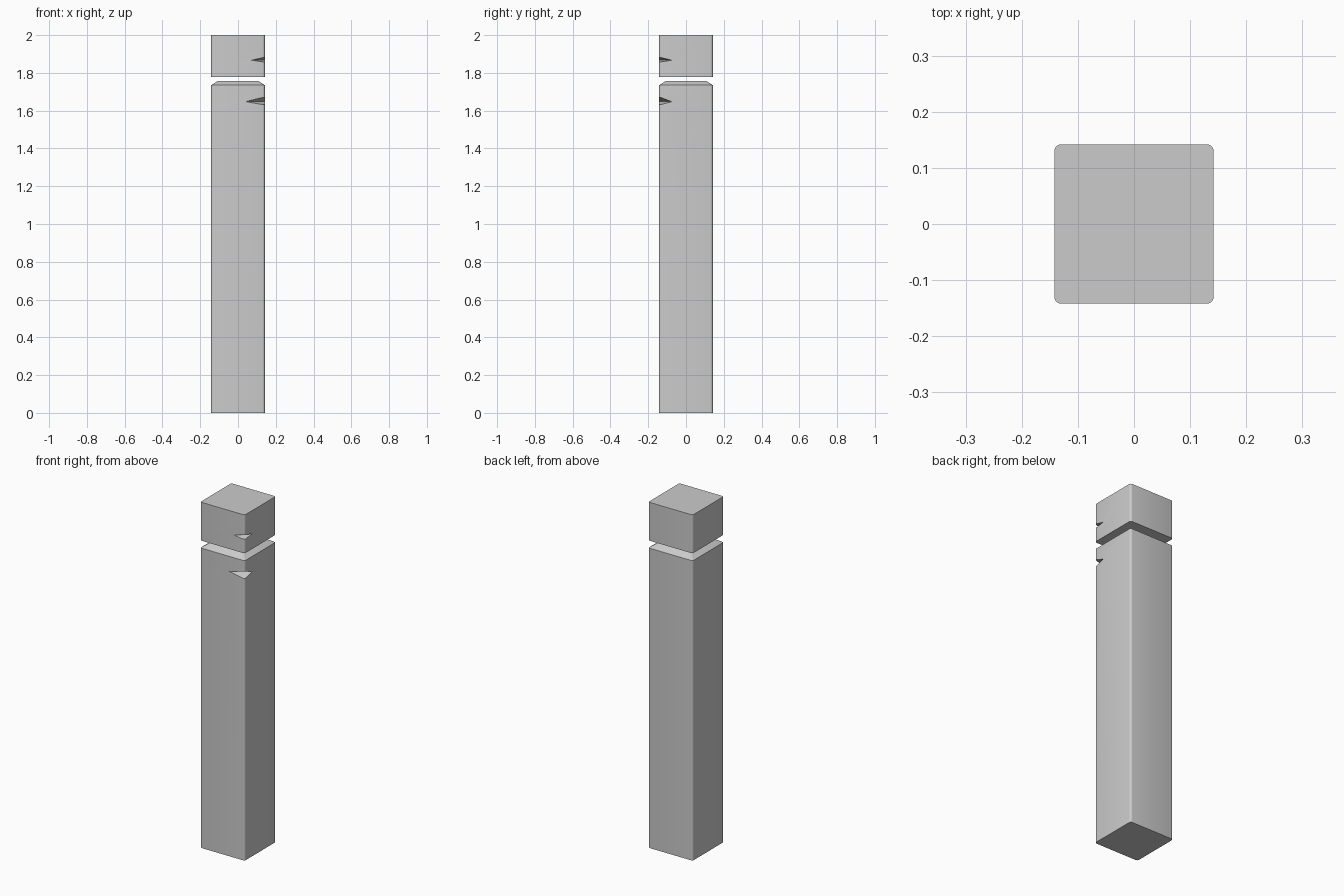
import bpy, bmesh, math
from mathutils import Vector

if "Cube" in bpy.data.objects:
    bpy.data.objects.remove(bpy.data.objects["Cube"])

HALF = 0.142
RADIUS = 0.012
SEGS = 4


def outline(half, radius):
    # rounded square, counter-clockwise
    pts = []
    for i, (sx, sy) in enumerate([(1, 1), (-1, 1), (-1, -1), (1, -1)]):
        for s in range(SEGS + 1):
            a = math.radians(90 * i + 90 * s / SEGS)
            pts.append((sx * (half - radius) + radius * math.cos(a),
                        sy * (half - radius) + radius * math.sin(a)))
    return pts


def make_object(name, bm):
    bmesh.ops.recalc_face_normals(bm, faces=bm.faces)
    me = bpy.data.meshes.new(name)
    bm.to_mesh(me)
    bm.free()
    ob = bpy.data.objects.new(name, me)
    bpy.context.collection.objects.link(ob)
    return ob


def block(name, levels):
    # stack of rounded-square rings given as (z, half width, corner radius)
    bm = bmesh.new()
    rings = [[bm.verts.new((x, y, z)) for x, y in outline(h, r)] for z, h, r in levels]
    n = len(rings[0])
    for lo, hi in zip(rings, rings[1:]):
        for i in range(n):
            j = (i + 1) % n
            bm.faces.new((lo[i], lo[j], hi[j], hi[i]))
    bm.faces.new(rings[0][::-1])
    bm.faces.new(rings[-1])
    return make_object(name, bm)


def chip(ob, tip_x, tip_y, z_tip, z_top, z_bottom):
    # wedge-shaped nick cut from the front right corner
    a = Vector((tip_x, -HALF, z_tip))
    b = Vector((HALF, tip_y, z_tip))
    mid = (a + b) / 2
    c, d = [mid + 1.6 * (Vector((HALF, -HALF, z)) - mid) for z in (z_top, z_bottom)]
    bm = bmesh.new()
    v = [bm.verts.new(p) for p in (a, b, c, d)]
    for f in ((0, 1, 2), (0, 1, 3), (0, 2, 3), (1, 2, 3)):
        bm.faces.new([v[i] for i in f])
    cutter = make_object("chip_cutter", bm)
    cutter.hide_render = True
    mod = ob.modifiers.new("chip", 'BOOLEAN')
    mod.operation = 'DIFFERENCE'
    mod.solver = 'EXACT'
    mod.object = cutter
    bpy.ops.object.select_all(action='DESELECT')
    bpy.context.view_layer.objects.active = ob
    ob.select_set(True)
    bpy.ops.object.modifier_apply(modifier=mod.name)
    bpy.data.objects.remove(cutter)
    bpy.ops.object.shade_smooth_by_angle(angle=math.radians(25))


# Post shaft with chamfered top
shaft = block("post_shaft", [(0, HALF, RADIUS), (1.735, HALF, RADIUS), (1.757, 0.107, 0.009)])
chip(shaft, 0.04, -0.075, 1.648, 1.673, 1.630)

# Separate cap block above the gap
cap = block("post_cap", [(1.778, HALF, RADIUS), (2.0, HALF, RADIUS)])
chip(cap, 0.072, -0.075, 1.867, 1.884, 1.857)
